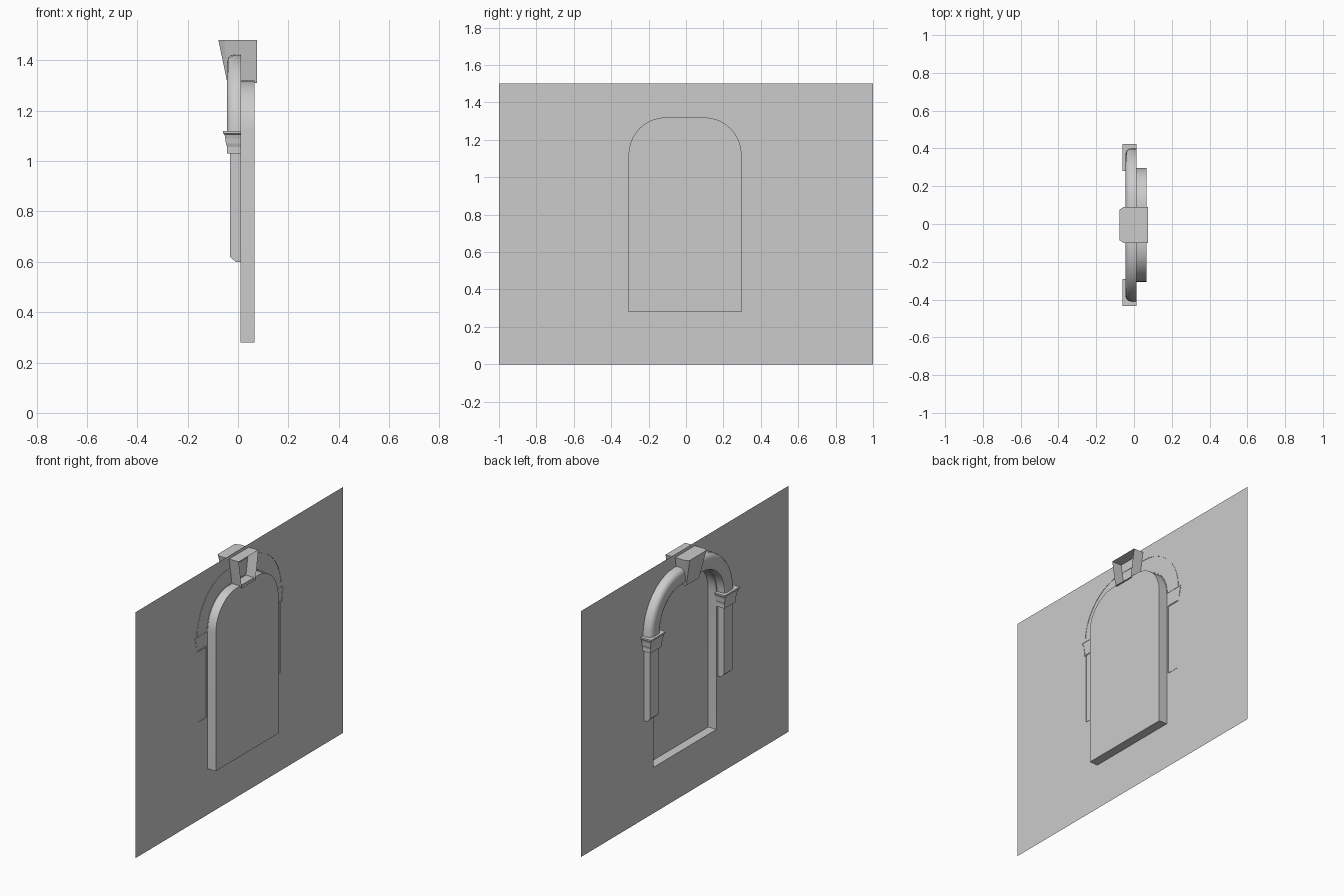
import bpy, bmesh
from math import sin, cos, pi

cube = bpy.data.objects.get("Cube")
if cube:
    bpy.data.objects.remove(cube, do_unlink=True)

stone = bpy.data.materials.new("grey_stone")
stone.use_nodes = True
GREY = (0.6, 0.6, 0.6, 1)
stone.diffuse_color = GREY
stone.node_tree.nodes["Principled BSDF"].inputs["Base Color"].default_value = GREY

MID = -0.005       # centre line of the opening in y
WALL = 0.01        # wall plane in x
REAR = 0.012       # open rear edge of the trim
HALF, SPRING, RADIUS, SILL = 0.302, 1.12, 0.2, 0.28
STEPS = 10


def finish(bm, name, smooth=False):
    mesh = bpy.data.meshes.new(name)
    bm.to_mesh(mesh)
    bm.free()
    mesh.materials.append(stone)
    obj = bpy.data.objects.new(name, mesh)
    bpy.context.collection.objects.link(obj)
    if smooth:
        bpy.ops.object.select_all(action="DESELECT")
        obj.select_set(True)
        bpy.context.view_layer.objects.active = obj
        bpy.ops.object.shade_smooth_by_angle(angle=pi / 5)
    return obj


def arch_path(offset=0.0):
    """Flat-topped arch in (y, z), from the +y springing to the -y one."""
    r = RADIUS + offset
    points = []
    for side, start in ((1, 0), (-1, pi / 2)):
        for i in range(STEPS + 1):
            a = start + i * pi / 2 / STEPS
            points.append((MID + side * (HALF - RADIUS) + r * cos(a), SPRING + r * sin(a)))
    return points


def loft(bm, rings, closed=False):
    """Skin rows of points; closed joins each row's ends."""
    rows = [[bm.verts.new(p) for p in ring] for ring in rings]
    for a, b in zip(rows, rows[1:]):
        for i in range(len(a) - (0 if closed else 1)):
            j = (i + 1) % len(a)
            bm.faces.new((a[i], a[j], b[j], b[i]))
    return rows


opening = [(MID + HALF, SILL)] + arch_path() + [(MID - HALF, SILL)]

# Wall sheet with an arched opening
bm = bmesh.new()
for loop in ([(-1, 0), (1, 0), (1, 1.5), (-1, 1.5)], opening):
    vs = [bm.verts.new((WALL, y, z)) for y, z in loop]
    for i, v in enumerate(vs):
        bm.edges.new((v, vs[i - 1]))
bmesh.ops.triangle_fill(bm, use_beauty=True, edges=bm.edges[:])
for f in bm.faces:
    f.normal_update()
    if f.normal.x > 0:
        f.normal_flip()
finish(bm, "wall")

# Recess behind the opening, closed by a back panel
bm = bmesh.new()
rows = loft(bm, [[(x, y, z) for y, z in opening] for x in (WALL, 0.065)], closed=True)
bm.faces.new(rows[1])
bmesh.ops.recalc_face_normals(bm, faces=bm.faces[:])
bmesh.ops.reverse_faces(bm, faces=bm.faces[:])
finish(bm, "niche", smooth=True)

# Rounded moulding swept around the arch: (offset from opening, x)
section = [(0.006, REAR), (0.006, -0.025), (0.011, -0.037), (0.024, -0.044),
           (0.075, -0.044), (0.09, -0.039), (0.099, -0.028), (0.103, -0.012), (0.103, REAR)]
bm = bmesh.new()
loft(bm, [[(x, y, z) for y, z in arch_path(off)] for off, x in section])
bmesh.ops.recalc_face_normals(bm, faces=bm.faces[:])
finish(bm, "arch_moulding", smooth=True)


def stepped_block(name, centre, profile):
    """Open-backed block from rows of (half width, front x, front z, rear z)."""
    bm = bmesh.new()
    rows = loft(bm, [[(REAR, centre - w, zr), (x, centre - w, zf),
                      (x, centre + w, zf), (REAR, centre + w, zr)]
                     for w, x, zf, zr in profile])
    bm.faces.new(rows[0])
    bm.faces.new(rows[-1])
    bmesh.ops.recalc_face_normals(bm, faces=bm.faces[:])
    finish(bm, name)


# Capital rows as (half width, front x, z)
capital = [(0.053, -0.043, 1.03), (0.053, -0.043, 1.055), (0.058, -0.048, 1.07),
           (0.06, -0.051, 1.09), (0.064, -0.053, 1.105), (0.071, -0.06, 1.11),
           (0.071, -0.06, 1.12)]

for label, side in (("left", 1), ("right", -1)):
    centre = MID + side * 0.357
    stepped_block(label + "_capital", centre, [(w, x, z, z) for w, x, z in capital])
    stepped_block(label + "_pilaster", centre,
                  [(0.04, -0.01, 0.6, 0.6), (0.04, -0.032, 0.62, 0.6), (0.04, -0.032, 1.035, 1.035)])

# Keystone: tapered, chamfered at the front, open at the rear
bm = bmesh.new()
rings = []
for z, plan in ((1.31, [(0.075, 0.066), (-0.037, 0.066), (-0.042, 0.062)]),
                (1.48, [(0.075, 0.095), (-0.055, 0.095), (-0.078, 0.08)])):
    rings.append([(x, MID + y, z) for x, y in plan]
                 + [(x, MID - y, z) for x, y in reversed(plan)])
rows = loft(bm, rings)
for row in rows:
    bm.faces.new(row)
bmesh.ops.recalc_face_normals(bm, faces=bm.faces[:])
finish(bm, "keystone")
